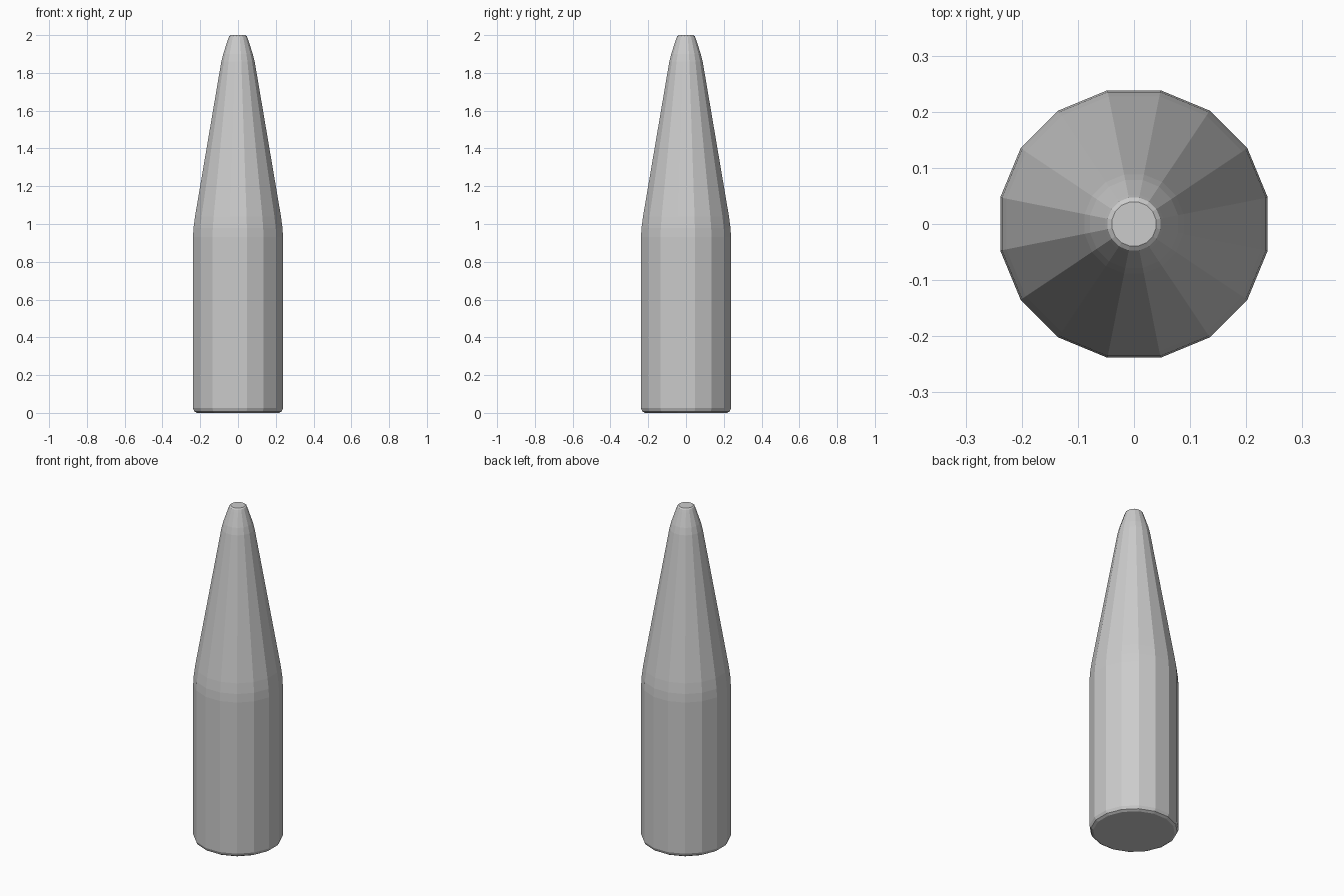
import bpy, bmesh
from math import cos, sin, tau

if "Cube" in bpy.data.objects:
    bpy.data.objects.remove(bpy.data.objects["Cube"])

SIDES = 16
# (radius, height) profile: bevelled foot, straight body, soft shoulder, taper, blunt tip
PROFILE = [(0.222, 0.0), (0.236, 0.008), (0.243, 0.025), (0.243, 0.93),
           (0.240, 0.98), (0.232, 1.04), (0.090, 1.86), (0.080, 1.90),
           (0.053, 1.98), (0.048, 1.994), (0.040, 2.0)]


def lathe(name, profile, sides):
    bm = bmesh.new()
    rings = []
    for r, z in profile:
        rings.append([bm.verts.new((r * cos(tau * (i + 0.5) / sides),
                                    r * sin(tau * (i + 0.5) / sides), z))
                      for i in range(sides)])
    for low, high in zip(rings, rings[1:]):
        for i in range(sides):
            j = (i + 1) % sides
            bm.faces.new((low[i], low[j], high[j], high[i]))
    bm.faces.new(rings[0][::-1])
    bm.faces.new(rings[-1])
    mesh = bpy.data.meshes.new(name)
    bm.to_mesh(mesh)
    bm.free()
    obj = bpy.data.objects.new(name, mesh)
    bpy.context.collection.objects.link(obj)
    return obj


# Faceted tapered body in one closed shell
lathe("tapered_body", PROFILE, SIDES)
